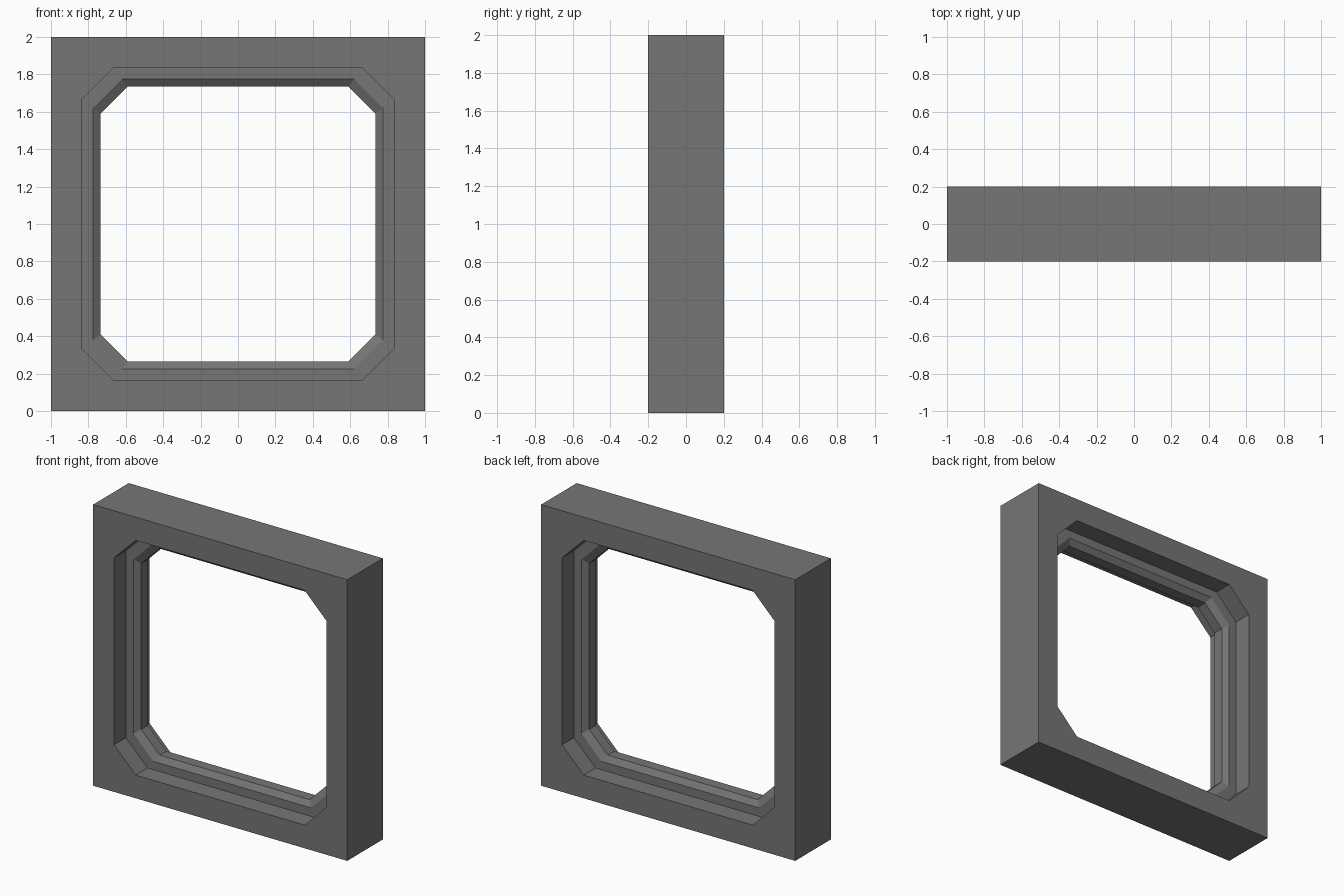
import bpy, bmesh

if "Cube" in bpy.data.objects:
    bpy.data.objects.remove(bpy.data.objects["Cube"])

# Single flat colour
grey = bpy.data.materials.new("dark grey")
grey.diffuse_color = (0.18, 0.18, 0.18, 1.0)
grey.use_nodes = True
grey.node_tree.nodes["Principled BSDF"].inputs["Base Color"].default_value = grey.diffuse_color


def corner_ring(bm, half, flat, y):
    """Square loop with cut corners, centred on z = 1."""
    pts = [(half, flat), (flat, half), (-flat, half), (-half, flat),
           (-half, -flat), (-flat, -half), (flat, -half), (half, -flat)]
    return [bm.verts.new((x, y, z + 1)) for x, z in pts]


# Cross-section of the frame: half size, half length of straight edge, depth
front_half = [
    (1.0, 1.0, -0.20),       # outer square edge
    (0.835, 0.665, -0.20),   # mouth of the opening
    (0.835, 0.665, -0.067),  # recess floor
    (0.775, 0.62, -0.067),   # edge of the inner lip
    (0.735, 0.59, -0.038),   # bevelled inner lip
]
profile = front_half + [(h, f, -y) for h, f, y in reversed(front_half)]

# Sweep the cross-section around the opening
bm = bmesh.new()
rings = [corner_ring(bm, *p) for p in profile]
for a, b in zip(rings, rings[1:] + rings[:1]):
    for i in range(8):
        j = (i + 1) % 8
        bm.faces.new((a[i], a[j], b[j], b[i]))

# Merge the doubled outer corners and tidy the faces
bmesh.ops.remove_doubles(bm, verts=bm.verts, dist=0.0001)
bmesh.ops.recalc_face_normals(bm, faces=bm.faces)

mesh = bpy.data.meshes.new("window_frame")
bm.to_mesh(mesh)
bm.free()
mesh.materials.append(grey)
frame = bpy.data.objects.new("window_frame", mesh)
bpy.context.collection.objects.link(frame)
